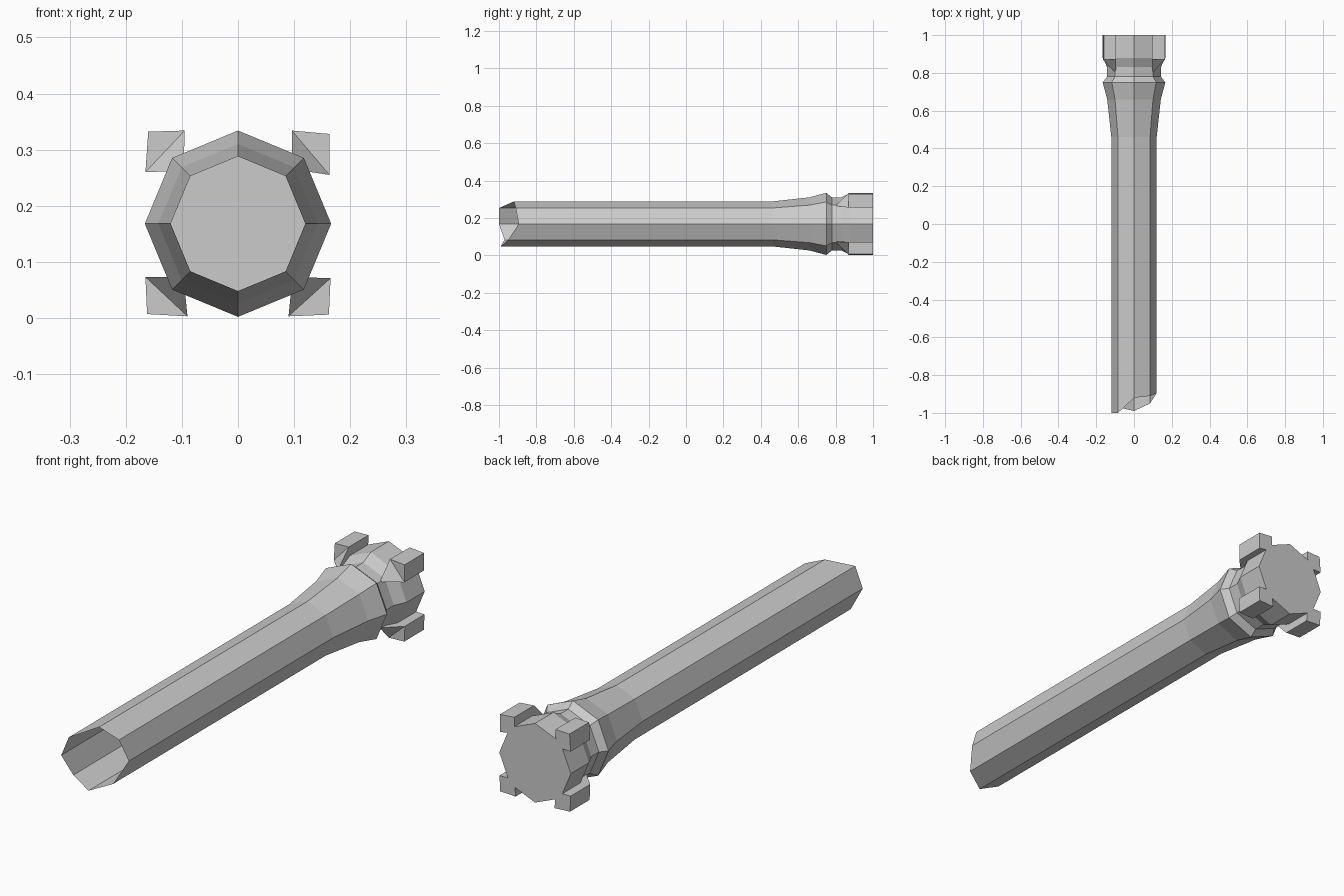
import bpy, bmesh
from math import cos, sin, pi

if "Cube" in bpy.data.objects:
    bpy.data.objects.remove(bpy.data.objects["Cube"])

CZ = 0.168   # height of the shaft axis
SIDES = 8


def finish(name, bm):
    bmesh.ops.recalc_face_normals(bm, faces=bm.faces)
    mesh = bpy.data.meshes.new(name)
    bm.to_mesh(mesh)
    bm.free()
    obj = bpy.data.objects.new(name, mesh)
    bpy.context.collection.objects.link(obj)
    return obj


# Hollow octagonal shaft: flared collar, narrow neck, closed head, broken open end
broken_end = [-0.895, -0.91, -0.92, -1.0, -1.0, -0.97, -0.99, -0.95]
profile = [(None, 0.12), (0.46, 0.12), (0.66, 0.142), (0.75, 0.166),
           (0.78, 0.142), (0.83, 0.142), (0.88, 0.166), (1.0, 0.166)]
bm = bmesh.new()
rings = []
for y, r in profile:
    ring = []
    for i in range(SIDES):
        a = 2 * pi * i / SIDES
        yy = broken_end[i] if y is None else y
        ring.append(bm.verts.new((r * cos(a), yy, CZ + r * sin(a))))
    rings.append(ring)
for lo, hi in zip(rings, rings[1:]):
    for i in range(SIDES):
        j = (i + 1) % SIDES
        bm.faces.new((lo[i], lo[j], hi[j], hi[i]))
bm.faces.new(rings[-1])
finish("shaft", bm)


# Corner lugs: slightly uneven blocks whose front slopes back to the neck
def lug(name, outer, side_a, inner, side_b):
    bm = bmesh.new()
    corners = (outer, side_a, inner, side_b)
    front = [bm.verts.new((x, y, z)) for (x, z), y in zip(corners, (0.87, 0.87, 0.80, 0.87))]
    back = [bm.verts.new((x, 1.0, z)) for x, z in corners]
    bm.faces.new((front[0], front[1], front[3]))
    bm.faces.new((front[1], front[2], front[3]))
    bm.faces.new(back)
    for i in range(4):
        j = (i + 1) % 4
        bm.faces.new((front[i], front[j], back[j], back[i]))
    finish(name, bm)


lug("lug_top_left", (-0.16, 0.332), (-0.095, 0.334), (-0.097, 0.262), (-0.165, 0.26))
lug("lug_top_right", (0.163, 0.328), (0.096, 0.334), (0.097, 0.265), (0.163, 0.255))
lug("lug_bottom_left", (-0.162, 0.007), (-0.09, 0.003), (-0.097, 0.073), (-0.165, 0.073))
lug("lug_bottom_right", (0.162, 0.006), (0.09, 0.003), (0.097, 0.073), (0.165, 0.071))
